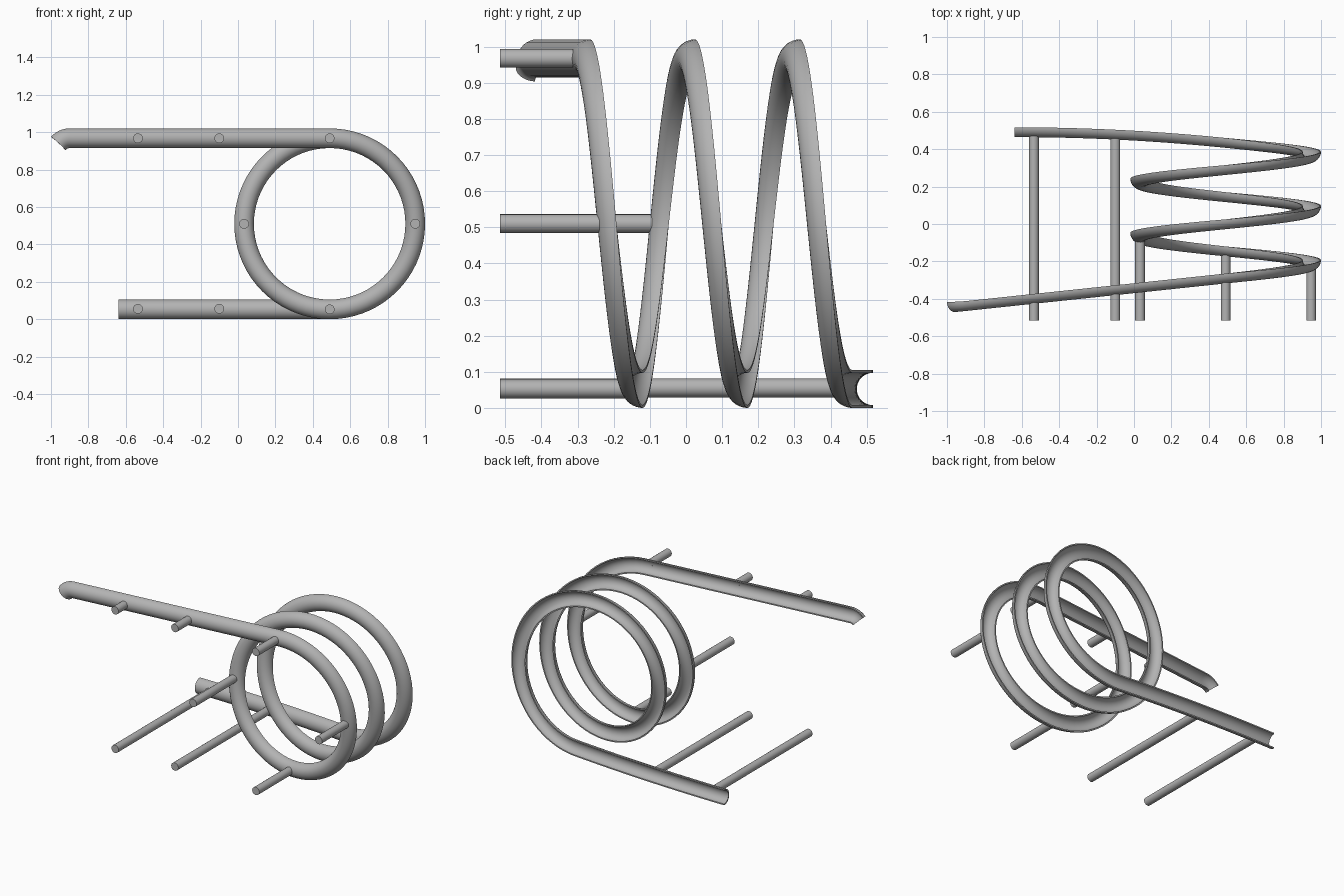
import bpy
import bmesh
from math import pi, sin, cos, radians
from mathutils import Vector

cube = bpy.data.objects.get("Cube")
if cube:
    bpy.data.objects.remove(cube, do_unlink=True)

grey = bpy.data.materials.new("plain grey")
grey.use_nodes = True
colour = (0.45, 0.45, 0.45, 1)
grey.diffuse_color = colour
grey.node_tree.nodes["Principled BSDF"].inputs["Base Color"].default_value = colour

LOOP_R, PIPE_R, WALL = 0.4575, 0.0525, 0.008
CX, CZ = 0.49, 0.51
TOP_Z, LOW_Z = CZ + LOOP_R, CZ - LOOP_R
Y0, PITCH, TURNS = -0.265, 0.29, 2.5
SLOPE = PITCH / (2 * pi * LOOP_R)


def add_object(name, bm):
    bmesh.ops.recalc_face_normals(bm, faces=bm.faces)
    mesh = bpy.data.meshes.new(name)
    bm.to_mesh(mesh)
    bm.free()
    mesh.materials.append(grey)
    obj = bpy.data.objects.new(name, mesh)
    bpy.context.collection.objects.link(obj)
    bpy.ops.object.select_all(action='DESELECT')
    obj.select_set(True)
    bpy.context.view_layer.objects.active = obj
    bpy.ops.object.shade_smooth_by_angle(angle=radians(40))
    return obj


def chute_path():
    """Centre line: drooping lip, upper run, coil, lower run."""
    path = []
    lip_x, lip_r = -0.9, 0.08
    lip_y = Y0 - (CX - lip_x) * SLOPE * 1.05
    for i in range(10, 0, -1):
        a = radians(50) * i / 10
        path.append(Vector((lip_x - lip_r * sin(a), lip_y - lip_r * sin(a) * SLOPE,
                            TOP_Z - lip_r * (1 - cos(a)))))
    for i in range(20):
        path.append(Vector((lip_x, lip_y, TOP_Z)).lerp(Vector((CX, Y0, TOP_Z)), i / 20))
    steps = int(72 * TURNS)
    for i in range(steps + 1):
        turn = TURNS * i / steps
        a = 2 * pi * turn
        path.append(Vector((CX + LOOP_R * sin(a), Y0 + PITCH * turn, CZ + LOOP_R * cos(a))))
    length = CX + 0.64
    for i in range(1, 25):
        s = i / 24
        path.append(Vector((CX - length * s,
                            Y0 + PITCH * TURNS + SLOPE * length * (s - s * s / 2), LOW_Z)))
    return path


# Half-pipe profile, open towards the back
ARC = 16
profile = [(PIPE_R * cos(pi * i / ARC), -PIPE_R * sin(pi * i / ARC)) for i in range(ARC + 1)]
inner = PIPE_R - WALL
profile += [(inner * cos(pi * i / ARC), -inner * sin(pi * i / ARC)) for i in range(ARC, -1, -1)]

# Chute swept along the path
bm = bmesh.new()
path = chute_path()
rings = []
for i, p in enumerate(path):
    t = (path[min(i + 1, len(path) - 1)] - path[max(i - 1, 0)]).normalized()
    back = Vector((0, 1, 0))
    back = (back - t * back.dot(t)).normalized()
    side = t.cross(back)
    rings.append([bm.verts.new(p + side * u + back * v) for u, v in profile])
n = len(profile)
for a, b in zip(rings, rings[1:]):
    for j in range(n):
        k = (j + 1) % n
        bm.faces.new((a[j], a[k], b[k], b[j]))
for ring in (rings[0], rings[-1]):
    for j in range(ARC):
        bm.faces.new((ring[j], ring[j + 1], ring[n - 2 - j], ring[n - 1 - j]))
add_object("spiral_chute", bm)


# Horizontal support rods
def rod(name, x, z, y_end, y_start=-0.515, radius=0.026):
    bm = bmesh.new()
    bmesh.ops.create_cone(bm, cap_ends=True, segments=24, radius1=radius, radius2=radius,
                          depth=y_end - y_start)
    obj = add_object(name, bm)
    obj.rotation_euler.x = pi / 2
    obj.location = (x, (y_start + y_end) / 2, z)


GAP = 0.047
for label, x in (("outer", -0.535), ("inner", -0.1)):
    rod("upper_support_" + label, x, TOP_Z, Y0 - (CX - x) * SLOPE * 1.05 - GAP)
    s = (CX - x) / (CX + 0.64)
    y = Y0 + PITCH * TURNS + SLOPE * (CX + 0.64) * (s - s * s / 2)
    rod("lower_support_" + label, x, LOW_Z + 0.003, y - GAP)
for q, label in enumerate(("top", "left", "bottom", "right")):
    a = q * pi / 2
    rod("loop_support_" + label, CX + LOOP_R * sin(a), CZ + LOOP_R * cos(a),
        Y0 + PITCH * q / 4 - GAP)
